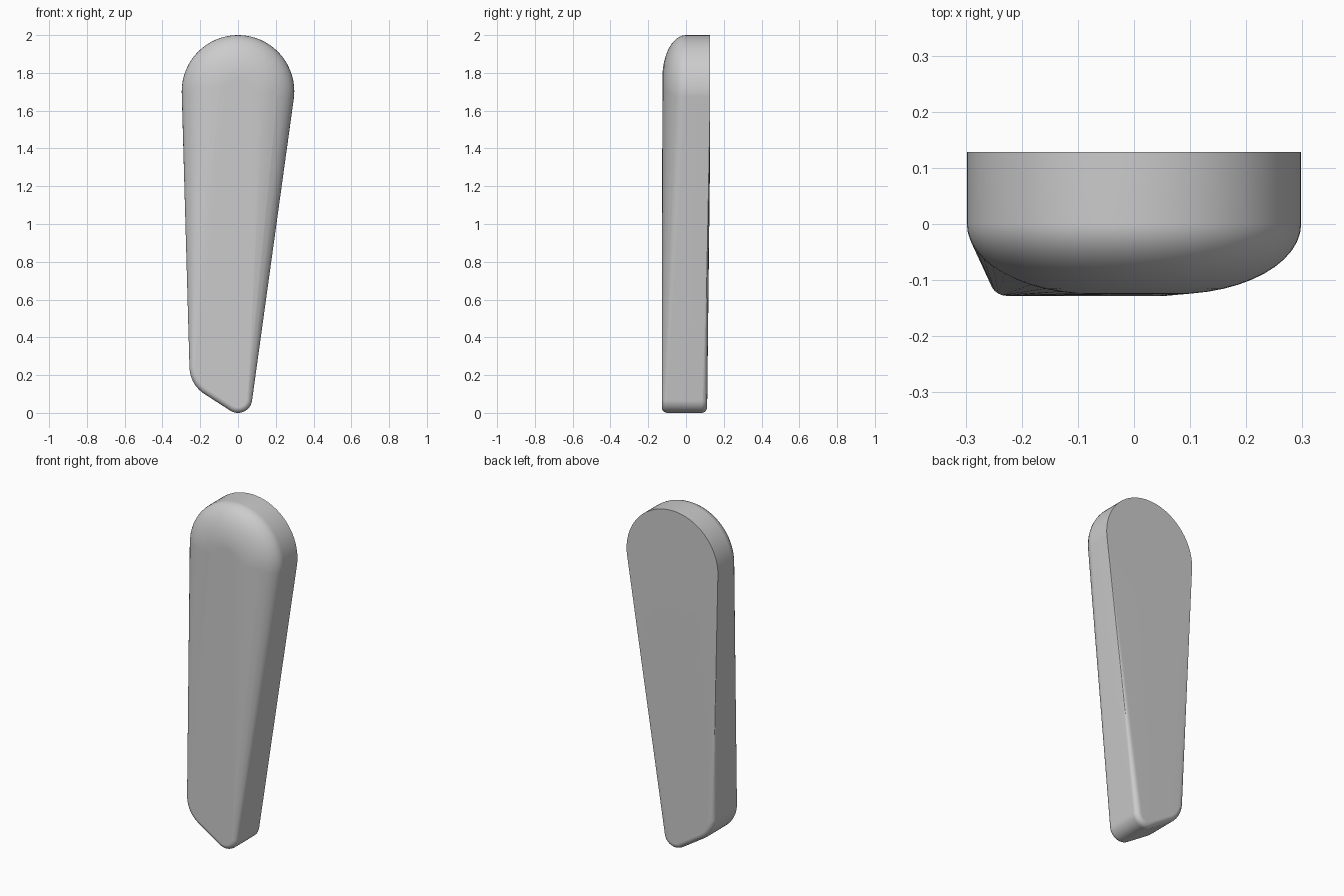
import bpy, bmesh
from math import sin, cos, pi

cube = bpy.data.objects.get("Cube")
if cube:
    bpy.data.objects.remove(cube, do_unlink=True)

grey = bpy.data.materials.new("plain grey")
grey.use_nodes = True
colour = (0.6, 0.6, 0.6, 1)
grey.diffuse_color = colour
grey.node_tree.nodes["Principled BSDF"].inputs["Base Color"].default_value = colour

bm = bmesh.new()


def ring(cx, cz, radius, y, steps=64):
    """Circle of points facing the front."""
    for i in range(steps):
        a = 2 * pi * i / steps
        bm.verts.new((cx + radius * cos(a), y, cz + radius * sin(a)))


def rounded_edge(cx, cz, radius, y, inset, depth, steps):
    """Rings that turn a disc's rim over; negative depth turns it to the front."""
    for i in range(steps + 1):
        t = pi / 2 * i / steps
        ring(cx, cz, radius - inset * (1 - cos(t)), y + depth * sin(t))


# Wide round head: sharp at the back, generously rounded at the front
ring(0, 1.702, 0.298, 0.128)
rounded_edge(0, 1.702, 0.298, 0.0, 0.225, -0.125, 12)

# Foot: a broad corner and a small tip, both with slim rounded rims
for cx, cz, radius in ((-0.085, 0.245, 0.172), (0, 0.075, 0.075)):
    rounded_edge(cx, cz, radius, -0.098, 0.03, -0.03, 6)
    rounded_edge(cx, cz, radius, 0.082, 0.03, 0.03, 6)

# Stretch one convex skin over the head and foot
hull = bmesh.ops.convex_hull(bm, input=bm.verts[:])
bmesh.ops.delete(bm, geom=[v for v in bm.verts if not v.link_faces], context='VERTS')
bmesh.ops.dissolve_limit(bm, angle_limit=0.004, verts=bm.verts[:], edges=bm.edges[:])
bmesh.ops.recalc_face_normals(bm, faces=bm.faces[:])

mesh = bpy.data.meshes.new("tapered_blade")
bm.to_mesh(mesh)
bm.free()
mesh.materials.append(grey)
blade = bpy.data.objects.new("tapered_blade", mesh)
bpy.context.collection.objects.link(blade)

# Smooth skin with a crisp back rim
bpy.ops.object.select_all(action='DESELECT')
blade.select_set(True)
bpy.context.view_layer.objects.active = blade
bpy.ops.object.shade_smooth_by_angle(angle=pi / 5)
weighted = blade.modifiers.new("even shading", 'WEIGHTED_NORMAL')
weighted.keep_sharp = True
